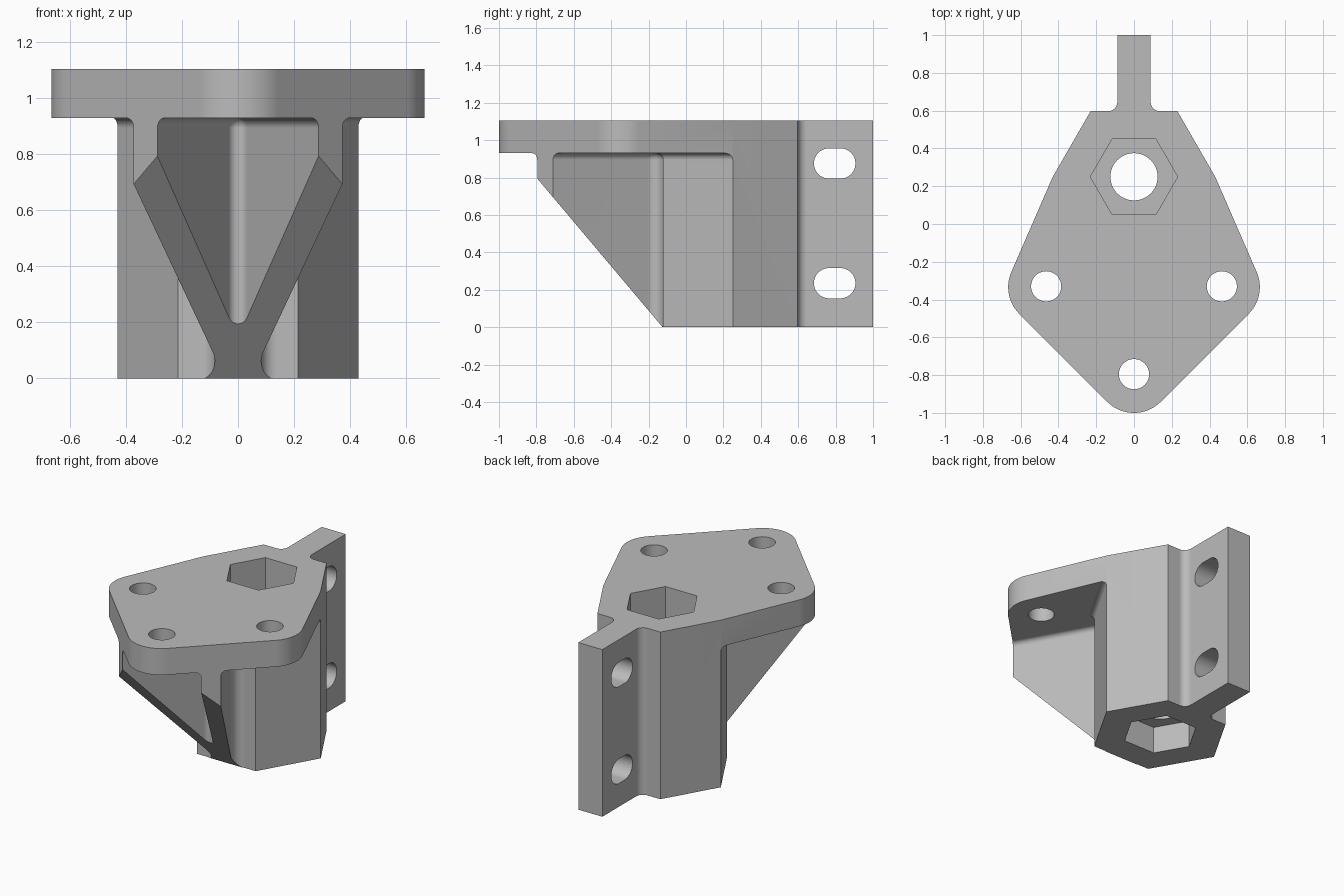
import bpy, bmesh, math
from mathutils import Vector

cube = bpy.data.objects.get("Cube")
if cube:
    bpy.data.objects.remove(cube, do_unlink=True)

PLATE_Z, TOP_Z = 0.93, 1.105
ROD_Y = 0.25


def rounded(corners, steps=10):
    """Closed outline from (x, y, radius) corners."""
    out = []
    for i, (x, y, r) in enumerate(corners):
        p = Vector((x, y))
        if r == 0:
            out.append(p)
            continue
        a = (Vector(corners[i - 1][:2]) - p).normalized()
        b = (Vector(corners[(i + 1) % len(corners)][:2]) - p).normalized()
        half = a.angle(b) / 2
        centre = p + (a + b).normalized() * (r / math.sin(half))
        start = p + a * (r / math.tan(half)) - centre
        end = p + b * (r / math.tan(half)) - centre
        sweep = math.atan2(start.x * end.y - start.y * end.x, start.dot(end))
        for k in range(steps + 1):
            t = sweep * k / steps
            c, s = math.cos(t), math.sin(t)
            out.append(centre + Vector((start.x * c - start.y * s, start.x * s + start.y * c)))
    return out


def mirrored(front, right):
    """Symmetric corner list: a front corner on the axis, then both sides."""
    return [front] + right + [(-x, y, r) for x, y, r in reversed(right)]


def offset(pts, d):
    """Grow a counter-clockwise outline by d with mitred corners."""
    out = []
    for i, p in enumerate(pts):
        e1 = (p - pts[i - 1]).normalized()
        e2 = (pts[(i + 1) % len(pts)] - p).normalized()
        n1, n2 = Vector((e1.y, -e1.x)), Vector((e2.y, -e2.x))
        out.append(p + (n1 + n2) * (d / (1 + n1.dot(n2))))
    return out


def circle(x, y, r, sides):
    return [Vector((x + r * math.cos(math.tau * k / sides),
                    y + r * math.sin(math.tau * k / sides))) for k in range(sides)]


def loft(name, rings, along_x=False):
    """Capped solid through (outline, height) rings."""
    bm = bmesh.new()
    loops = []
    for pts, h in rings:
        loops.append([bm.verts.new((h, p[0], p[1]) if along_x else (p[0], p[1], h)) for p in pts])
    for lo, hi in zip(loops, loops[1:]):
        for i in range(len(lo)):
            bm.faces.new((lo[i - 1], lo[i], hi[i], hi[i - 1]))
    bm.faces.new(loops[0][::-1])
    bm.faces.new(loops[-1])
    bmesh.ops.recalc_face_normals(bm, faces=bm.faces)
    mesh = bpy.data.meshes.new(name)
    bm.to_mesh(mesh)
    bm.free()
    obj = bpy.data.objects.new(name, mesh)
    bpy.context.collection.objects.link(obj)
    return obj


def prism(name, pts, lo, hi, along_x=False):
    return loft(name, [(pts, lo), (pts, hi)], along_x)


def combine(obj, tool, operation):
    tool.hide_render = True
    mod = obj.modifiers.new(operation.lower(), "BOOLEAN")
    mod.operation, mod.solver, mod.object = operation, "EXACT", tool
    bpy.ops.object.select_all(action="DESELECT")
    bpy.context.view_layer.objects.active = obj
    obj.select_set(True)
    bpy.ops.object.modifier_apply(modifier=mod.name)
    bpy.data.objects.remove(tool, do_unlink=True)


# Full-height block with the outline of the plate and the rear fin
plate_outline = rounded(mirrored((0, -1.083, 0.2), [
    (0.704, -0.379, 0.2), (0.43, ROD_Y, 0), (0.23, 0.597, 0),
    (0.088, 0.597, 0.05), (0.088, 1.0, 0)]), 14)
bracket = prism("mounting_bracket", plate_outline, 0, TOP_Z)

# Column and two splayed ribs, flaring into the underside of the plate
support_outline = rounded(mirrored((0, -0.247, 0.037), [
    (0.448, -1.1, 0), (0.59, -1.1, 0), (0.044, -0.122, 0.055),
    (0.215, -0.122, 0), (0.55, 0.458, 0), (0.55, 1.2, 0)]))
FLARE = 0.035
rings = [(support_outline, -0.1)]
for k in range(8):
    a = math.pi / 2 * k / 7
    rings.append((offset(support_outline, FLARE * (1 - math.cos(a))),
                  PLATE_Z - FLARE + FLARE * math.sin(a)))
rings.append((rings[-1][0], PLATE_Z + 0.05))
support = loft("support_shape", rings)
slab = prism("plate_level", [(-2, -2), (2, -2), (2, 2), (-2, 2)], PLATE_Z, TOP_Z + 0.2)
combine(support, slab, "UNION")
combine(bracket, support, "INTERSECT")

# Sloping front edge of the ribs
slope = [(-0.041, -0.1), (-0.8, 0.8), (-1.3, 0.8), (-1.3, -0.1)]
combine(bracket, prism("slope_cutter", slope, -1, 1, True), "DIFFERENCE")

# Through bore with a hexagonal pocket at each end
combine(bracket, prism("bore", circle(0, ROD_Y, 0.125, 48), -0.1, 1.3), "DIFFERENCE")
for lo, hi in ((-0.1, 0.18), (0.6, 1.3)):
    combine(bracket, prism("hex_pocket", circle(0, ROD_Y, 0.231, 6), lo, hi), "DIFFERENCE")

# Screw holes in the plate
for x, y in ((0.465, -0.33), (-0.465, -0.33), (0, -0.795)):
    combine(bracket, prism("screw_hole", circle(x, y, 0.08, 32), 0.5, 1.3), "DIFFERENCE")

# Adjustment slots through the fin
for z in (0.235, 0.875):
    slot = [p + Vector((0.03 if p.x > 0 else -0.03, 0)) for p in circle(0, 0, 0.081, 34)]
    slot = [p + Vector((0.795, z)) for p in slot]
    combine(bracket, prism("slot", slot, -0.3, 0.3, True), "DIFFERENCE")

# Plain grey finish
grey = bpy.data.materials.new("grey_plastic")
grey.use_nodes = True
colour = (0.5, 0.5, 0.5, 1)
grey.diffuse_color = colour
grey.node_tree.nodes["Principled BSDF"].inputs["Base Color"].default_value = colour
bracket.data.materials.clear()
bracket.data.materials.append(grey)
for poly in bracket.data.polygons:
    poly.material_index = 0

# Smooth fillets, crisp edges
bpy.ops.object.select_all(action="DESELECT")
bpy.context.view_layer.objects.active = bracket
bracket.select_set(True)
bpy.ops.object.shade_smooth_by_angle(angle=math.radians(25))
normals = bracket.modifiers.new("flat_faces", "WEIGHTED_NORMAL")
normals.keep_sharp = True
